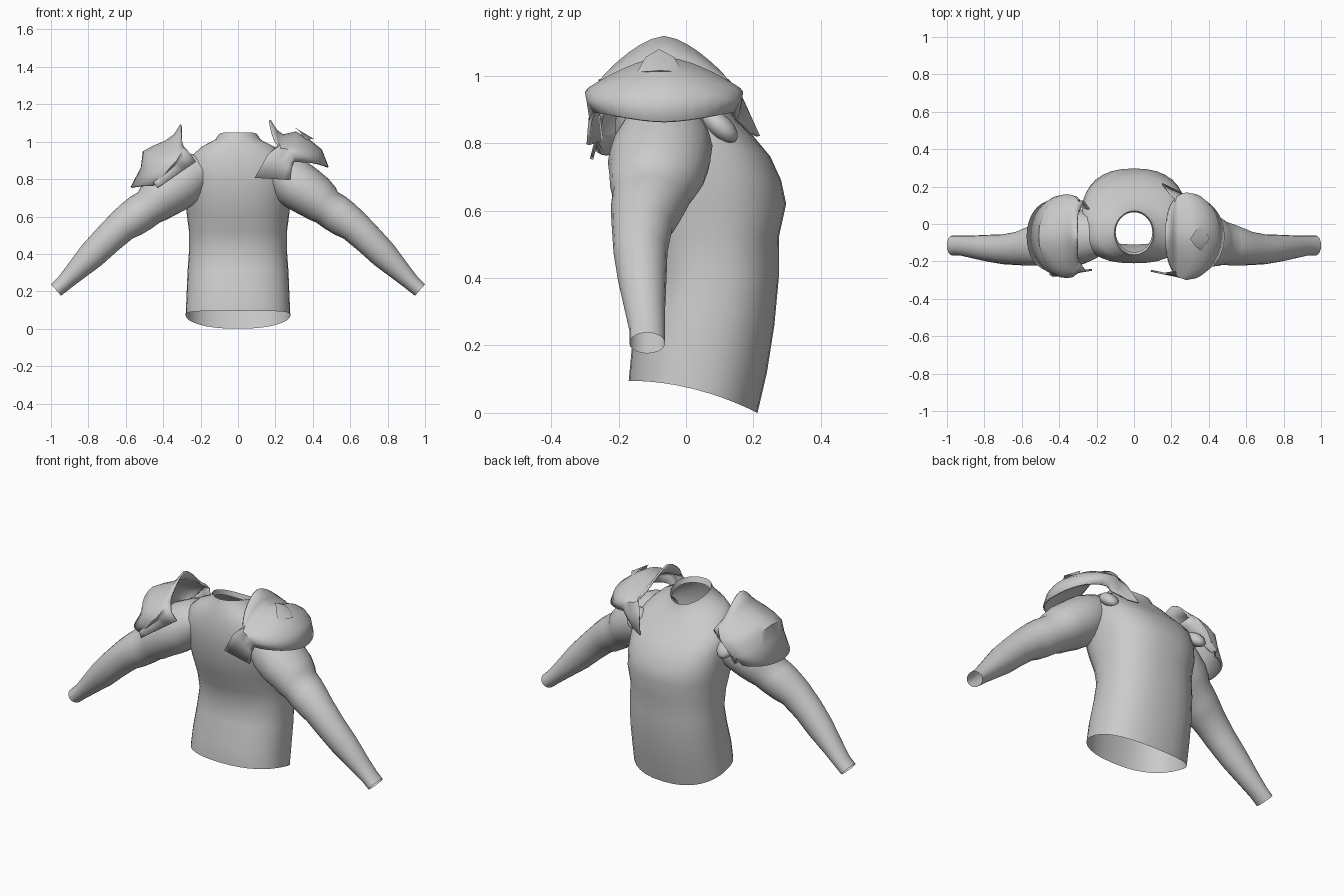
import bpy, bmesh, math
from mathutils import Vector

cube = bpy.data.objects.get("Cube")
if cube:
    bpy.data.objects.remove(cube, do_unlink=True)

grey = bpy.data.materials.new("plain_grey")
grey.use_nodes = True
grey.diffuse_color = (0.6, 0.6, 0.6, 1)
grey.node_tree.nodes["Principled BSDF"].inputs["Base Color"].default_value = (0.6, 0.6, 0.6, 1)


def finish(name, bm, thickness=0.0, angle=50):
    bmesh.ops.recalc_face_normals(bm, faces=bm.faces)
    mesh = bpy.data.meshes.new(name)
    bm.to_mesh(mesh)
    bm.free()
    mesh.materials.append(grey)
    obj = bpy.data.objects.new(name, mesh)
    bpy.context.collection.objects.link(obj)
    if thickness:
        mod = obj.modifiers.new("thickness", 'SOLIDIFY')
        mod.thickness = thickness
        mod.offset = 0
    bpy.ops.object.select_all(action='DESELECT')
    obj.select_set(True)
    bpy.context.view_layer.objects.active = obj
    bpy.ops.object.shade_smooth_by_angle(angle=math.radians(angle))


def loft(name, rows, closed=True, thickness=0.0):
    """Skin a surface through rows of points."""
    bm = bmesh.new()
    grid = [[bm.verts.new(p) for p in row] for row in rows]
    count = len(grid[0])
    for low, high in zip(grid, grid[1:]):
        for i in range(count if closed else count - 1):
            j = (i + 1) % count
            bm.faces.new((low[i], low[j], high[j], high[i]))
    finish(name, bm, thickness)


def power(value, exponent):
    return math.copysign(abs(value) ** exponent, value)


# Torso: z at -y side, z at +y side, half width, y limits, squareness
TORSO = [
    (.095, 0, .28, -.17, .212, .85), (.2, .12, .275, -.16, .24, .85),
    (.32, .26, .27, -.125, .262, .85), (.42, .4, .262, -.11, .275, .85),
    (.52, .52, .262, -.135, .275, .85), (.62, .62, .275, -.175, .297, .85),
    (.72, .69, .282, -.2, .282, .82), (.81, .76, .283, -.21, .25, .8),
    (.88, .82, .28, -.21, .2, .8), (.935, .87, .25, -.2, .15, .85),
    (.985, .92, .195, -.19, .11, .9), (1.02, .955, .125, -.175, .082, 1),
    (1.05, .985, .105, -.165, .07, 1)]


def torso_ring(zb, zf, half, yb, yf, p, n=32):
    ring = []
    for i in range(n):
        a = math.tau * i / n
        u = 0.5 + 0.5 * power(math.sin(a), p)
        ring.append((half * power(math.cos(a), p), yb + (yf - yb) * u,
                     zb + (zf - zb) * u ** 2))
    return ring


loft("torso", [torso_ring(*r) for r in TORSO])

# Collar lip, folded inward
top = TORSO[-1]
loft("collar_lip", [torso_ring(*top),
                    torso_ring(top[0] - .03, top[1] - .03, .098, -.15, .063, 1)])

# Arms: centre x, y, z, radius across, radius in y
ARM = [
    (.15, -.06, .86, .07, .09), (.22, -.065, .835, .115, .125),
    (.285, -.07, .79, .132, .148), (.35, -.08, .745, .13, .152),
    (.41, -.085, .705, .122, .142), (.45, -.095, .67, .112, .13),
    (.475, -.1, .65, .1, .118), (.52, -.11, .62, .102, .112),
    (.57, -.12, .585, .098, .102), (.62, -.13, .55, .088, .09),
    (.7, -.135, .475, .081, .08), (.78, -.13, .395, .075, .072),
    (.87, -.122, .305, .056, .06), (.93, -.115, .245, .044, .053),
    (.973, -.115, .207, .041, .053)]


def arm_rows(side, n=20):
    rows = []
    for k, (x, y, z, r, ry) in enumerate(ARM):
        a, b = ARM[max(k - 1, 0)], ARM[min(k + 1, len(ARM) - 1)]
        along = Vector((b[0] - a[0], 0, b[2] - a[2])).normalized()
        up = Vector((-along.z, 0, along.x))
        row = []
        for i in range(n):
            t = math.tau * i / n
            p = Vector((x, y + ry * math.cos(t), z)) + up * (r * math.sin(t))
            row.append((side * p.x, p.y, p.z))
        rows.append(row)
    return rows


for side, label in ((1, "left"), (-1, "right")):
    loft(label + "_arm", arm_rows(side))


# Shoulder guards: arched rows from upright crest to outer rim, whose ends
# run on into flaps. Row: x and z at the middle, x and z at the ends, half depth.
# Flap: lines of points, each given by its crest end and its rim end.
def guard(name, side, rows, front, back, n=16):
    def flap_points(lines, t):
        return [Vector(a).lerp(Vector(b), t) for a, b in lines]

    grid = []
    for k, (xc, zc, xe, ze, depth) in enumerate(rows):
        t = k / (len(rows) - 1)
        arch = []
        for i in range(n + 1):
            a = math.pi * i / n
            rise = 1 - abs(math.cos(a)) ** 1.6
            arch.append(Vector((xe + (xc - xe) * math.sin(a),
                                -.065 - depth * math.cos(a), ze + (zc - ze) * rise)))
        points = flap_points(front, t)[::-1] + arch + flap_points(back, t)
        grid.append([(side * p.x, p.y, p.z) for p in points])
    loft(name, grid, False, .01)


guard("left_shoulder_guard", 1, [
    (.17, 1.115, .22, .985, .19), (.205, 1.06, .225, .97, .2),
    (.24, 1.035, .23, .96, .21), (.31, 1.05, .255, .96, .222),
    (.39, 1.0, .28, .95, .23), (.445, .955, .3, .925, .225),
    (.48, .863, .3, .893, .207)],
    front=[((.16, -.265, .93), (.288, -.285, .86)),
           ((.09, -.25, .807), (.28, -.29, .795))],
    back=[((.19, .165, .93), (.28, .15, .87)),
          ((.15, .215, .82), (.2, .19, .83))])
guard("right_shoulder_guard", -1, [
    (.305, 1.09, .29, .97, .14), (.34, 1.035, .295, .95, .18),
    (.39, 1.0, .31, .93, .2), (.46, .97, .33, .9, .215),
    (.505, .945, .36, .87, .22), (.515, .86, .4, .82, .21),
    (.57, .755, .45, .765, .18)],
    front=[((.26, -.25, .94), (.45, -.27, .78)),
           ((.225, -.245, .893), (.43, -.28, .752))],
    back=[((.27, .12, .93), (.44, .14, .79)),
          ((.24, .08, .9), (.41, .13, .77))])

# Low pointed boss on the left guard
bm = bmesh.new()
tip = bm.verts.new((.405, -.075, 1.015))
base = [bm.verts.new(p) for p in (
    (.36, -.145, 1.01), (.33, -.12, 1.055), (.3, -.08, 1.078),
    (.33, -.035, 1.055), (.36, -.01, 1.01))]
for first, second in zip(base, base[1:]):
    bm.faces.new((first, second, tip))
bm.faces.new((base[-1], base[0], tip))
finish("left_guard_boss", bm)

# Rounded straps tucked under the guards
for label, side, x, z in (("left", 1, .25, .85), ("right", -1, .33, .83)):
    bm = bmesh.new()
    bmesh.ops.create_uvsphere(bm, u_segments=12, v_segments=8, radius=1)
    for v in bm.verts:
        p = v.co.copy()
        v.co = (side * (x + .05 * p.x), .1 + .045 * p.y - .03 * p.z, z + .05 * p.z)
    finish(label + "_strap", bm)
